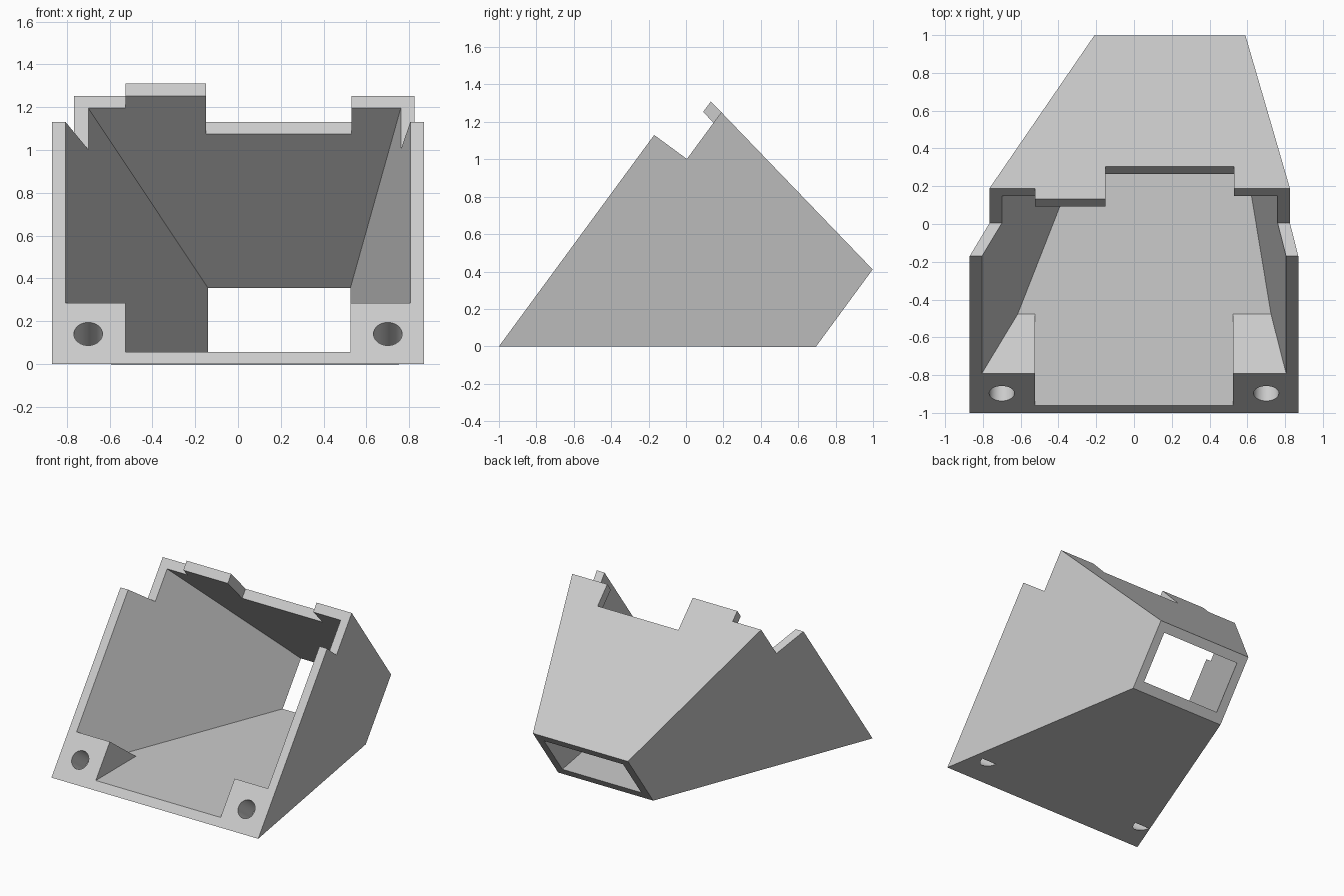
import bpy, bmesh, math
from mathutils import Matrix

cube = bpy.data.objects.get("Cube")
if cube:
    bpy.data.objects.remove(cube, do_unlink=True)

# Everything is drawn upright as (x, depth, height), then the duct is leaned back
LEAN = Matrix.Translation((0, -1, 0)) @ Matrix.Rotation(-math.atan2(0.592, 0.806), 4, 'X')
DEPTH = 1.367

grey = bpy.data.materials.new("light grey plastic")
grey.use_nodes = True
colour = (0.6, 0.6, 0.6, 1)
grey.diffuse_color = colour
grey.node_tree.nodes["Principled BSDF"].inputs["Base Color"].default_value = colour


def loft(name, start, end):
    """Closed solid between two matching loops of points."""
    bm = bmesh.new()
    a = [bm.verts.new(p) for p in start]
    b = [bm.verts.new(p) for p in end]
    bm.faces.new(a)
    bm.faces.new(b)
    n = len(a)
    for i in range(n):
        j = (i + 1) % n
        bm.faces.new((a[i], a[j], b[j], b[i]))
    bmesh.ops.recalc_face_normals(bm, faces=bm.faces)
    mesh = bpy.data.meshes.new(name)
    bm.to_mesh(mesh)
    bm.free()
    mesh.transform(LEAN)
    mesh.materials.append(grey)
    obj = bpy.data.objects.new(name, mesh)
    bpy.context.collection.objects.link(obj)
    return obj


def rectangle(x0, x1, low, high, depth):
    return [(x0, depth, low), (x1, depth, low), (x1, depth, high), (x0, depth, high)]


def funnel(name, front, back, near, far):
    """Tapered box through a front and a back rectangle, cut at two depths."""
    loops = []
    for d in (near, far):
        t = d / DEPTH
        loops.append(rectangle(*[f + (b - f) * t for f, b in zip(front, back)], d))
    return loft(name, *loops)


def subtract(target, cutter):
    mod = target.modifiers.new("cut", 'BOOLEAN')
    mod.operation = 'DIFFERENCE'
    mod.solver = 'EXACT'
    mod.object = cutter
    bpy.context.view_layer.update()
    graph = bpy.context.evaluated_depsgraph_get()
    mesh = bpy.data.meshes.new_from_object(target.evaluated_get(graph))
    target.modifiers.clear()
    target.data = mesh
    bpy.data.objects.remove(cutter, do_unlink=True)


# Outer shell and hollow passage
duct = funnel("duct_housing", (-0.87, 0.87, 0, 1.75), (-0.21, 0.59, 1.0, 1.514), 0, DEPTH)
passage = funnel("passage", (-0.805, 0.805, 0.068, 1.68), (-0.14, 0.525, 1.072, 1.444), -0.1, 1.5)

# Screw blocks stay solid in the two lower front corners
for side in (-1, 1):
    block = loft("screw_block",
                 rectangle(0.525 * side, 1.2 * side, -0.5, 0.354, -0.4),
                 rectangle(0.525 * side, 1.2 * side, -0.5, 0.354, 0.9))
    subtract(passage, block)
subtract(duct, passage)

# Stepped notch across the top, leaving a tab and a shallow window
steps = [(-2, -0.5), (2, -0.5), (2, 0.217), (0.53, 0.217), (0.53, 0.383),
         (-0.15, 0.383), (-0.15, 0.138), (-0.525, 0.138), (-0.525, 0.217), (-2, 0.217)]
subtract(duct, loft("top_notch", [(x, d, 1.402) for x, d in steps],
                    [(x, d, 2.5) for x, d in steps]))

# Blind screw holes
for side in (-1, 1):
    ring = [(0.7 * side + 0.067 * math.cos(a), 0.174 + 0.067 * math.sin(a))
            for a in (math.tau * i / 32 for i in range(32))]
    subtract(duct, loft("screw_hole", [(x, -0.1, h) for x, h in ring],
                        [(x, 0.205, h) for x, h in ring]))

# Smooth hole walls, crisp edges elsewhere
bpy.ops.object.select_all(action='DESELECT')
duct.select_set(True)
bpy.context.view_layer.objects.active = duct
bpy.ops.object.shade_smooth_by_angle(angle=math.radians(25))
